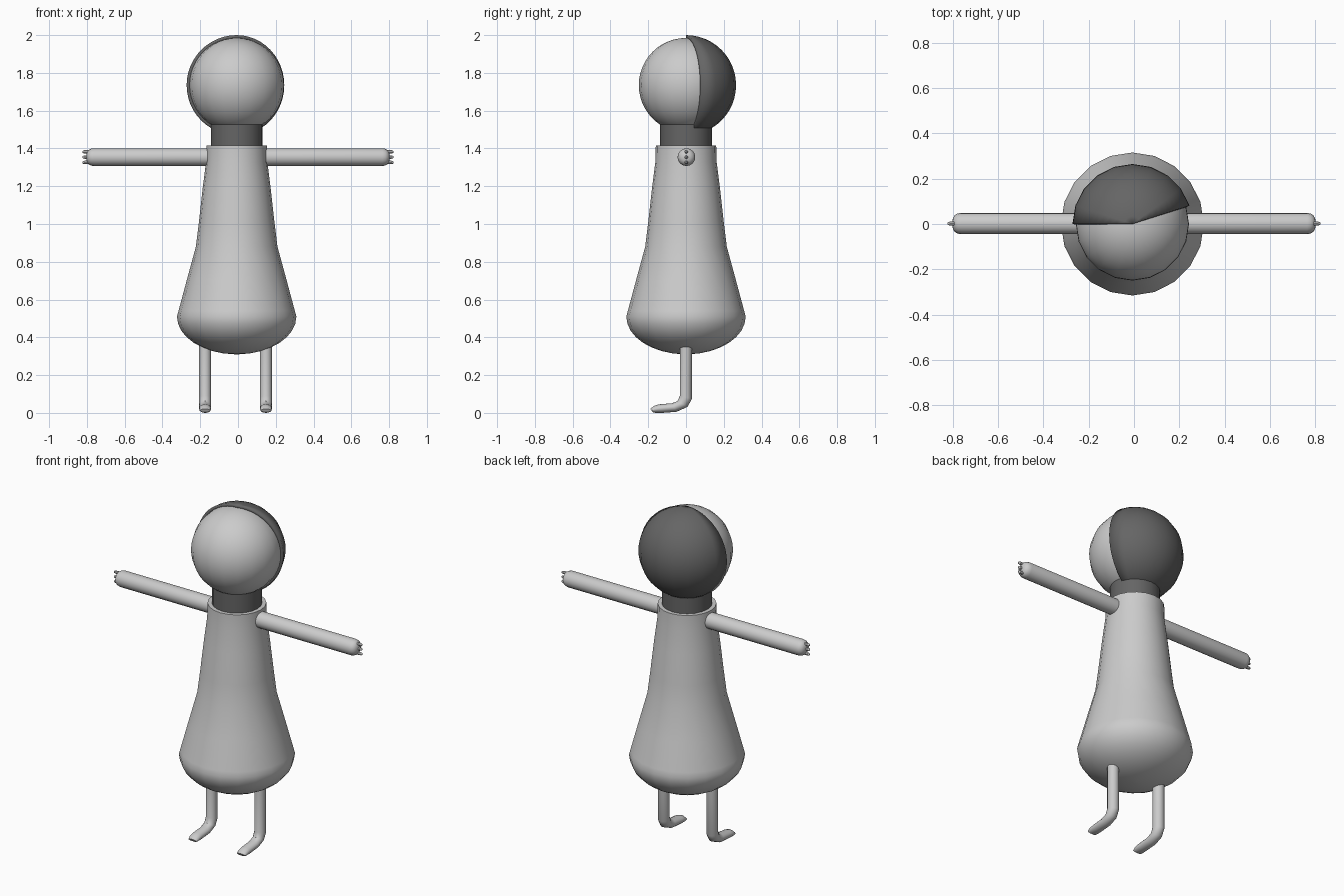
import bpy, bmesh, math
from mathutils import Vector

if "Cube" in bpy.data.objects:
    bpy.data.objects.remove(bpy.data.objects["Cube"])

CX = -0.007          # body axis sits a touch off centre
SIDES = 20

dark = bpy.data.materials.new("dark_grey")
dark.diffuse_color = (0.13, 0.13, 0.13, 1)
dark.use_nodes = True
dark.node_tree.nodes["Principled BSDF"].inputs["Base Color"].default_value = dark.diffuse_color


def finish(name, bm, mat=None):
    bmesh.ops.recalc_face_normals(bm, faces=bm.faces)
    mesh = bpy.data.meshes.new(name)
    bm.to_mesh(mesh)
    bm.free()
    ob = bpy.data.objects.new(name, mesh)
    bpy.context.collection.objects.link(ob)
    if mat:
        mesh.materials.append(mat)
    bpy.ops.object.select_all(action='DESELECT')
    ob.select_set(True)
    bpy.context.view_layer.objects.active = ob
    bpy.ops.object.shade_smooth_by_angle(angle=math.radians(40))
    return ob


def loft(name, rings, mat=None):
    """Skin a list of equal-length point rings and cap both ends."""
    bm = bmesh.new()
    vs = [[bm.verts.new(p) for p in ring] for ring in rings]
    n = len(vs[0])
    for a, b in zip(vs, vs[1:]):
        for i in range(n):
            j = (i + 1) % n
            bm.faces.new((a[i], a[j], b[j], b[i]))
    bm.faces.new(vs[0])
    bm.faces.new(vs[-1])
    return finish(name, bm, mat)


def circle(centre, u, v, n):
    """Ellipse of n points spanned by half-axes u and v."""
    c, u, v = Vector(centre), Vector(u), Vector(v)
    return [c + u * math.cos(2 * math.pi * i / n) + v * math.sin(2 * math.pi * i / n)
            for i in range(n)]


def lathe(name, profile, mat=None):
    return loft(name, [circle((CX, 0, z), (r, 0, 0), (0, r, 0), SIDES)
                       for r, z in profile], mat)


def sphere(radius, centre):
    bm = bmesh.new()
    bmesh.ops.create_uvsphere(bm, u_segments=SIDES, v_segments=24, radius=radius)
    bmesh.ops.translate(bm, verts=bm.verts, vec=centre)
    return bm


# Dress-like body with a rounded underside
profile = [(0.16, 1.415), (0.162, 1.33), (0.18, 1.19), (0.20, 1.01),
           (0.216, 0.88), (0.265, 0.70), (0.308, 0.54), (0.316, 0.51)]
for k in range(1, 9):
    t = math.radians(11 * k)
    profile.append((0.316 * math.cos(t), 0.51 - 0.2 * math.sin(t)))
lathe("body", profile)

# Neck
lathe("neck", [(0.137, 1.40), (0.137, 1.53)], dark)

# Head
HEAD = Vector((CX, 0, 1.735))
finish("head", sphere(0.25, HEAD))

# Hair: slightly larger sphere, kept only over the back (18 to 180 degrees)
bm = sphere(0.265, HEAD)
gone = []
for f in bm.faces:
    d = f.calc_center_median() - HEAD
    if not math.radians(18) < math.atan2(d.y, d.x) < math.pi:
        gone.append(f)
bmesh.ops.delete(bm, geom=gone, context='FACES')
hair = finish("hair", bm, dark)
shell = hair.modifiers.new("thickness", 'SOLIDIFY')
shell.thickness = 0.02
shell.offset = -1

for side, s in (("left", -1), ("right", 1)):
    # Arm with rounded hand end
    arm = [(0.10, 0.047), (0.765, 0.047), (0.78, 0.044), (0.792, 0.037), (0.80, 0.024), (0.803, 0.008)]
    loft(side + "_arm", [circle((s * x, 0.002, 1.354), (0, r, 0), (0, 0, r), 16)
                         for x, r in arm])
    # Three stubby fingers
    for i in (-1, 0, 1):
        tip = [(0.775, 0.009), (0.812, 0.009), (0.82, 0.007), (0.824, 0.003)]
        loft(f"{side}_finger_{i + 2}",
             [circle((s * x, 0.002, 1.354 + i * 0.028), (0, r, 0), (0, 0, r), 8)
              for x, r in tip])
    # Leg bending into foot: (upper y, z), (lower y, z), half width
    leg = [((-0.033, 0.42), (0.032, 0.42), 0.032),
           ((-0.033, 0.09), (0.032, 0.075), 0.032),
           ((-0.045, 0.062), (0.008, 0.032), 0.032),
           ((-0.075, 0.051), (-0.05, 0.006), 0.032),
           ((-0.145, 0.045), (-0.125, 0.0), 0.032),
           ((-0.172, 0.036), (-0.16, 0.0), 0.031),
           ((-0.188, 0.021), (-0.177, 0.004), 0.027)]
    rings = []
    for a, b, w in leg:
        a, b = Vector((0, *a)), Vector((0, *b))
        rings.append(circle((a + b) / 2 + Vector((s * 0.161 - 0.013, 0, 0)),
                            (a - b) / 2, (w, 0, 0), 16))
    loft(side + "_leg", rings)
